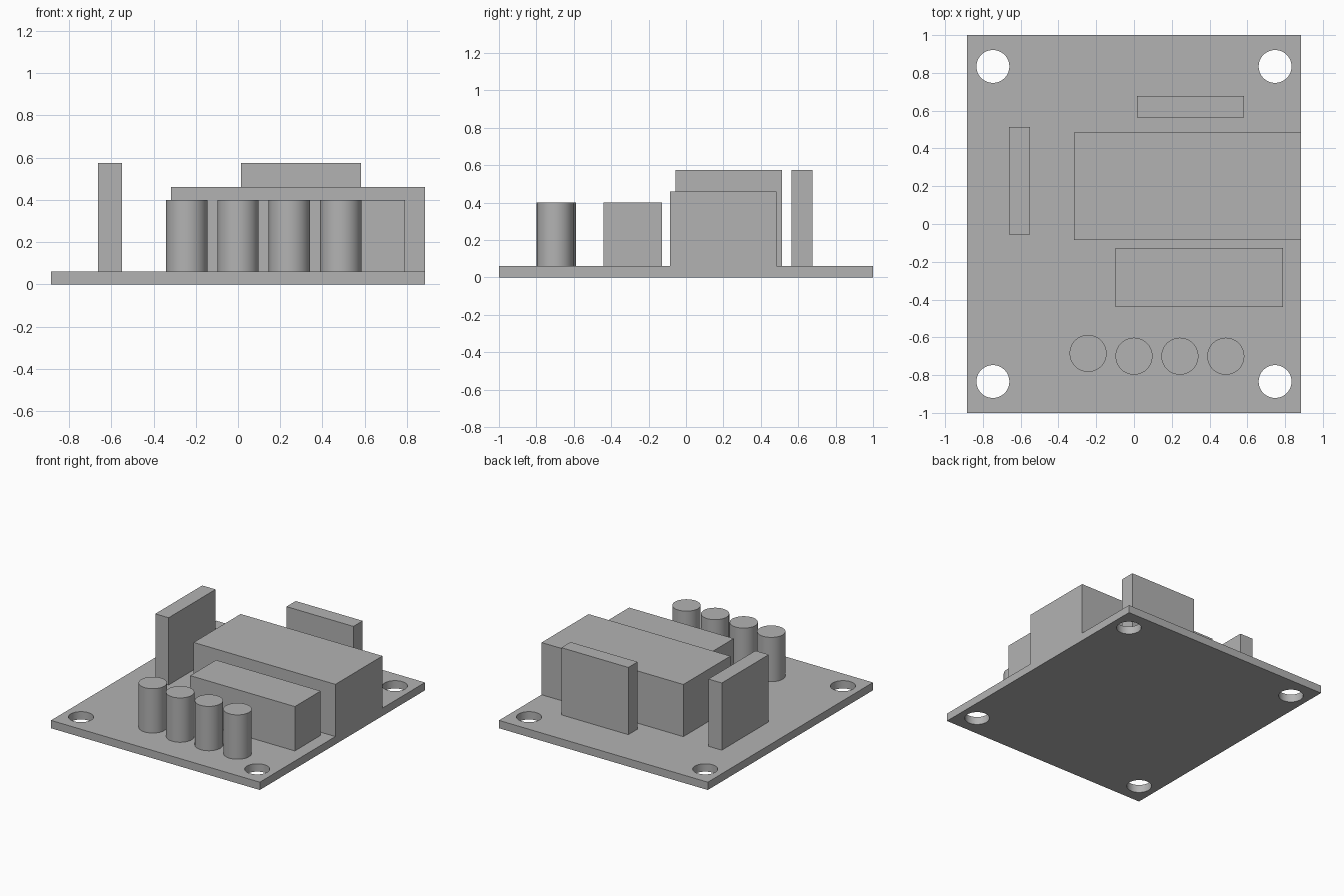
import bpy
import math

default = bpy.data.objects.get("Cube")
if default:
    bpy.data.objects.remove(default, do_unlink=True)

grey = bpy.data.materials.new("plain grey")
grey.use_nodes = True
colour = (0.45, 0.45, 0.45, 1)
grey.diffuse_color = colour
grey.node_tree.nodes["Principled BSDF"].inputs["Base Color"].default_value = colour

BOARD_TOP = 0.06


def block(name, x, y, z):
    """Box between the given (low, high) pairs."""
    bpy.ops.mesh.primitive_cube_add(
        size=1, location=[sum(pair) / 2 for pair in (x, y, z)])
    ob = bpy.context.object
    ob.name = name
    ob.scale = [high - low for low, high in (x, y, z)]
    bpy.ops.object.transform_apply(location=False, rotation=False, scale=True)
    ob.data.materials.append(grey)
    return ob


def cylinder(name, x, y, radius, z):
    """Upright cylinder between two heights."""
    bpy.ops.mesh.primitive_cylinder_add(
        vertices=64, radius=radius, depth=z[1] - z[0],
        location=(x, y, sum(z) / 2))
    ob = bpy.context.object
    ob.name = name
    ob.data.materials.append(grey)
    return ob


def smooth(ob):
    bpy.ops.object.select_all(action='DESELECT')
    ob.select_set(True)
    bpy.context.view_layer.objects.active = ob
    bpy.ops.object.shade_smooth_by_angle(angle=math.radians(30))


# Board with a mounting hole in each corner
board = block("board", (-0.885, 0.885), (-1, 1), (0, BOARD_TOP))
for sx in (-1, 1):
    for sy in (-1, 1):
        cutter = cylinder("hole_cutter", sx * 0.747, sy * 0.834, 0.087, (-0.1, 0.2))
        cutter.hide_render = True
        cut = board.modifiers.new("hole", 'BOOLEAN')
        cut.operation = 'DIFFERENCE'
        cut.solver = 'EXACT'
        cut.object = cutter
        bpy.context.view_layer.objects.active = board
        bpy.ops.object.modifier_apply(modifier=cut.name)
        bpy.data.objects.remove(cutter, do_unlink=True)
smooth(board)

# Box-shaped components
block("transformer", (-0.317, 0.885), (-0.085, 0.485), (BOARD_TOP, 0.46))
block("relay", (-0.097, 0.79), (-0.44, -0.127), (BOARD_TOP, 0.40))
block("side_heat_sink", (-0.663, -0.55), (-0.055, 0.514), (BOARD_TOP, 0.575))
block("rear_heat_sink", (0.015, 0.583), (0.565, 0.677), (BOARD_TOP, 0.575))

# Row of capacitors, the first set slightly back
for i in range(4):
    y = -0.685 if i == 0 else -0.7
    smooth(cylinder(f"capacitor_{i + 1}", -0.243 + 0.243 * i, y, 0.098,
                    (BOARD_TOP, 0.40)))
